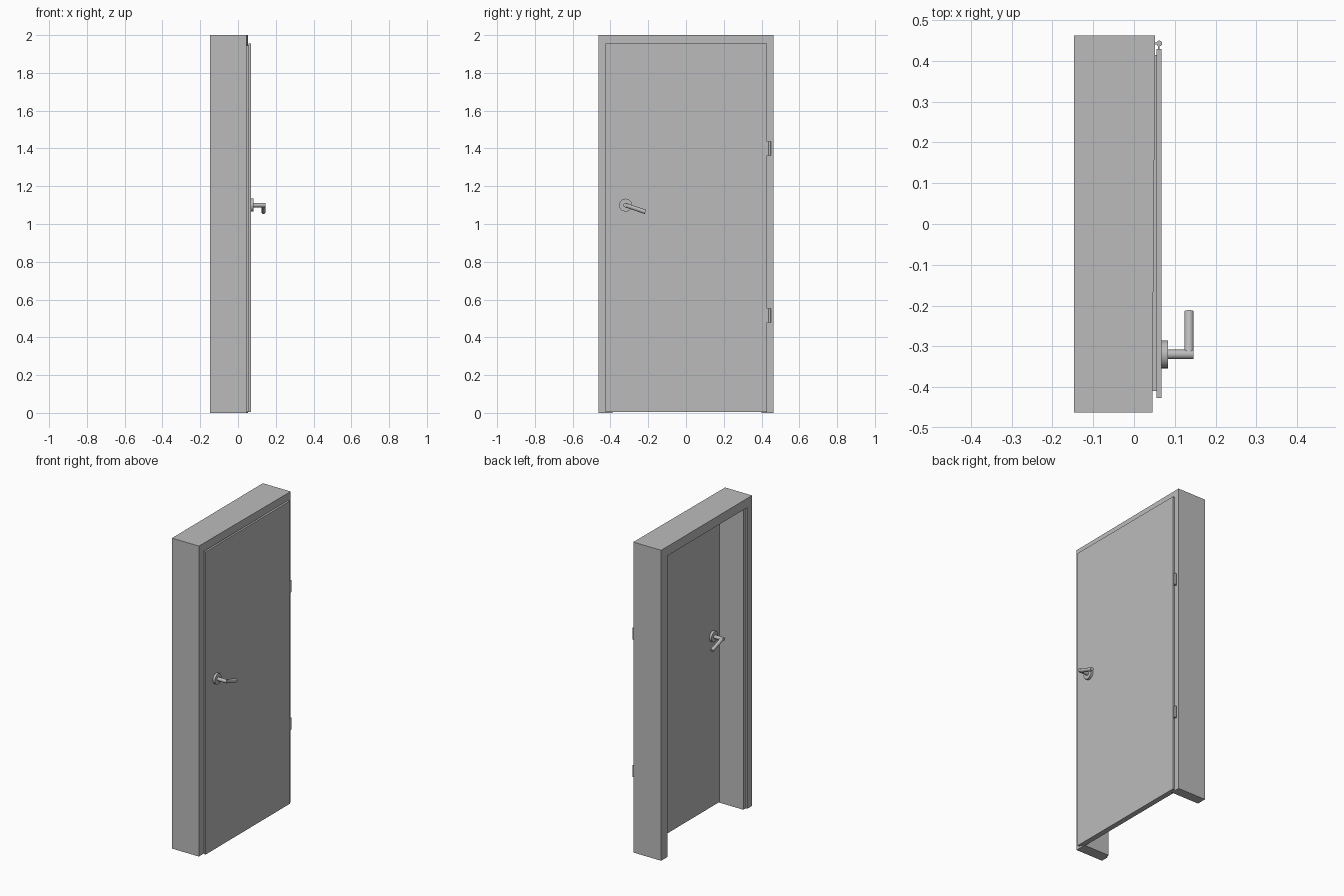
import bpy, bmesh, math
from mathutils import Vector

cube = bpy.data.objects.get("Cube")
if cube:
    bpy.data.objects.remove(cube, do_unlink=True)

grey = bpy.data.materials.new("plain grey")
grey.use_nodes = True
GREY = (0.5, 0.5, 0.5, 1)
grey.diffuse_color = GREY
grey.node_tree.nodes["Principled BSDF"].inputs["Base Color"].default_value = GREY


def finish(name, bm):
    bmesh.ops.recalc_face_normals(bm, faces=bm.faces[:])
    mesh = bpy.data.meshes.new(name)
    bm.to_mesh(mesh)
    bm.free()
    mesh.materials.append(grey)
    obj = bpy.data.objects.new(name, mesh)
    bpy.context.collection.objects.link(obj)
    return obj


def box(name, x, y, z):
    bm = bmesh.new()
    bmesh.ops.create_cube(bm, size=1)
    for v in bm.verts:
        v.co = [lim[0] if c < 0 else lim[1] for lim, c in zip((x, y, z), v.co)]
    return finish(name, bm)


def rod(name, start, end, radius, sides=24):
    a, b = Vector(start), Vector(end)
    bm = bmesh.new()
    bmesh.ops.create_cone(bm, cap_ends=True, segments=sides, radius1=radius,
                          radius2=radius, depth=(b - a).length)
    turn = (b - a).to_track_quat('Z', 'Y')
    for v in bm.verts:
        v.co = turn @ v.co + (a + b) / 2
    obj = finish(name, bm)
    bpy.ops.object.select_all(action='DESELECT')
    obj.select_set(True)
    bpy.context.view_layer.objects.active = obj
    bpy.ops.object.shade_smooth_by_angle(angle=math.radians(40))
    return obj


HALF, TOP = 0.4625, 2.0


def arch(name, x0, x1, lock_y, hinge_y, head_z, lean=0):
    """Extrude a doorway outline from x0 to x1; the front leans with y."""
    outline = [(-HALF, 0), (-HALF, TOP), (HALF, TOP), (HALF, 0),
               (hinge_y, 0), (hinge_y, head_z), (lock_y, head_z), (lock_y, 0)]
    bm = bmesh.new()
    face = bm.faces.new([bm.verts.new((x0, y, z)) for y, z in outline])
    new = bmesh.ops.extrude_face_region(bm, geom=[face])
    for v in new["geom"]:
        if isinstance(v, bmesh.types.BMVert):
            v.co.x = x1 + lean * v.co.y / HALF
    return finish(name, bm)


# Frame, with a shallow rebate at the back of the lock jamb
arch("frame", -0.136, 0.0485, -0.39, 0.40, 1.94, lean=0.0035)
arch("frame_back_edge", -0.147, -0.136, -0.415, 0.40, 1.94)

# Door leaf: inner panel and overlapping outer lip
box("door_panel", (0.034, 0.055), (-0.41, 0.415), (0.005, 1.945))
box("door_lip", (0.055, 0.068), (-0.427, 0.43), (0.005, 1.955))

# Hinges
for label, z in (("lower", 0.515), ("upper", 1.4)):
    rod(label + "_hinge_pin", (0.062, 0.443, z - 0.037), (0.062, 0.443, z + 0.037), 0.007, 16)
    box(label + "_hinge_leaf", (0.045, 0.062), (0.441, 0.445), (z - 0.037, z + 0.037))
    box(label + "_hinge_tab", (0.059, 0.063), (0.428, 0.443), (z - 0.037, z + 0.037))

# Lever handles on both sides
HY, HZ, R = -0.32, 1.1, 0.0115
for label, face_x, side in (("outer", 0.068, 1), ("inner", 0.034, -1)):
    end = face_x + side * 0.067
    rod(label + "_rose", (face_x - side * 0.003, HY, HZ), (face_x + side * 0.015, HY, HZ), 0.034, 32)
    rod(label + "_spindle", (face_x, HY, HZ), (end + side * R, HY, HZ), R)
    rod(label + "_lever", (end, HY, HZ), (end, HY + 0.105, HZ - 0.036), R)
